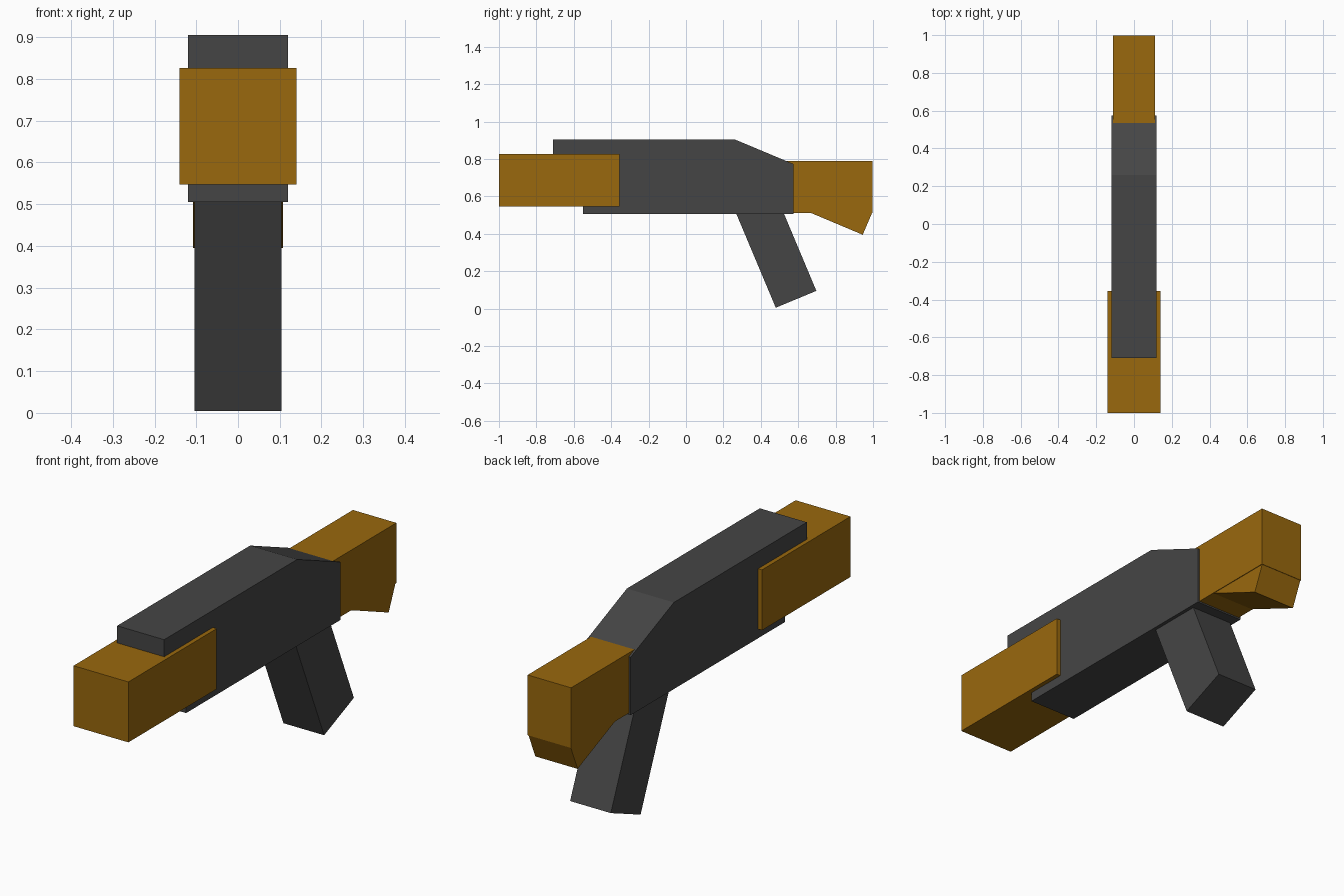
import bpy
import bmesh

cube = bpy.data.objects.get("Cube")
if cube:
    bpy.data.objects.remove(cube, do_unlink=True)


def make_material(name, color):
    mat = bpy.data.materials.new(name)
    mat.use_nodes = True
    mat.diffuse_color = color
    mat.node_tree.nodes["Principled BSDF"].inputs["Base Color"].default_value = color
    return mat


def side_extrusion(name, profile, half_width, mat):
    """Extrude a (y, z) side profile symmetrically across x."""
    bm = bmesh.new()
    face = bm.faces.new([bm.verts.new((-half_width, y, z)) for y, z in profile])
    result = bmesh.ops.extrude_face_region(bm, geom=[face])
    moved = [v for v in result["geom"] if isinstance(v, bmesh.types.BMVert)]
    bmesh.ops.translate(bm, verts=moved, vec=(2 * half_width, 0, 0))
    bmesh.ops.recalc_face_normals(bm, faces=bm.faces)
    mesh = bpy.data.meshes.new(name)
    bm.to_mesh(mesh)
    bm.free()
    mesh.materials.append(mat)
    obj = bpy.data.objects.new(name, mesh)
    bpy.context.collection.objects.link(obj)
    return obj


def box(y0, y1, z0, z1):
    return [(y0, z0), (y1, z0), (y1, z1), (y0, z1)]


metal = make_material("dark_grey_metal", (0.06, 0.06, 0.06, 1))
wood = make_material("golden_brown_wood", (0.32, 0.138, 0.004, 1))

# Receiver: overhanging top at the front, sloped top at the rear
side_extrusion("receiver", [(-0.55, 0.505), (0.575, 0.505), (0.575, 0.773),
                            (0.26, 0.905), (-0.71, 0.905), (-0.71, 0.7),
                            (-0.55, 0.7)], 0.12, metal)

# Slanted grip, its top end buried in the receiver
side_extrusion("grip", [(0.23, 0.6), (0.48, 0.005), (0.697, 0.095),
                        (0.485, 0.6)], 0.104, metal)

# Wooden fore-end block
side_extrusion("fore_end", box(-1, -0.355, 0.547, 0.826), 0.14, wood)

# Wooden stock and the tilted heel beneath it
side_extrusion("stock", box(0.5, 0.997, 0.512, 0.79), 0.111, wood)
side_extrusion("stock_heel", [(0.66, 0.515), (0.945, 0.395), (0.995, 0.512),
                              (0.95, 0.56), (0.7, 0.56)], 0.108, wood)
